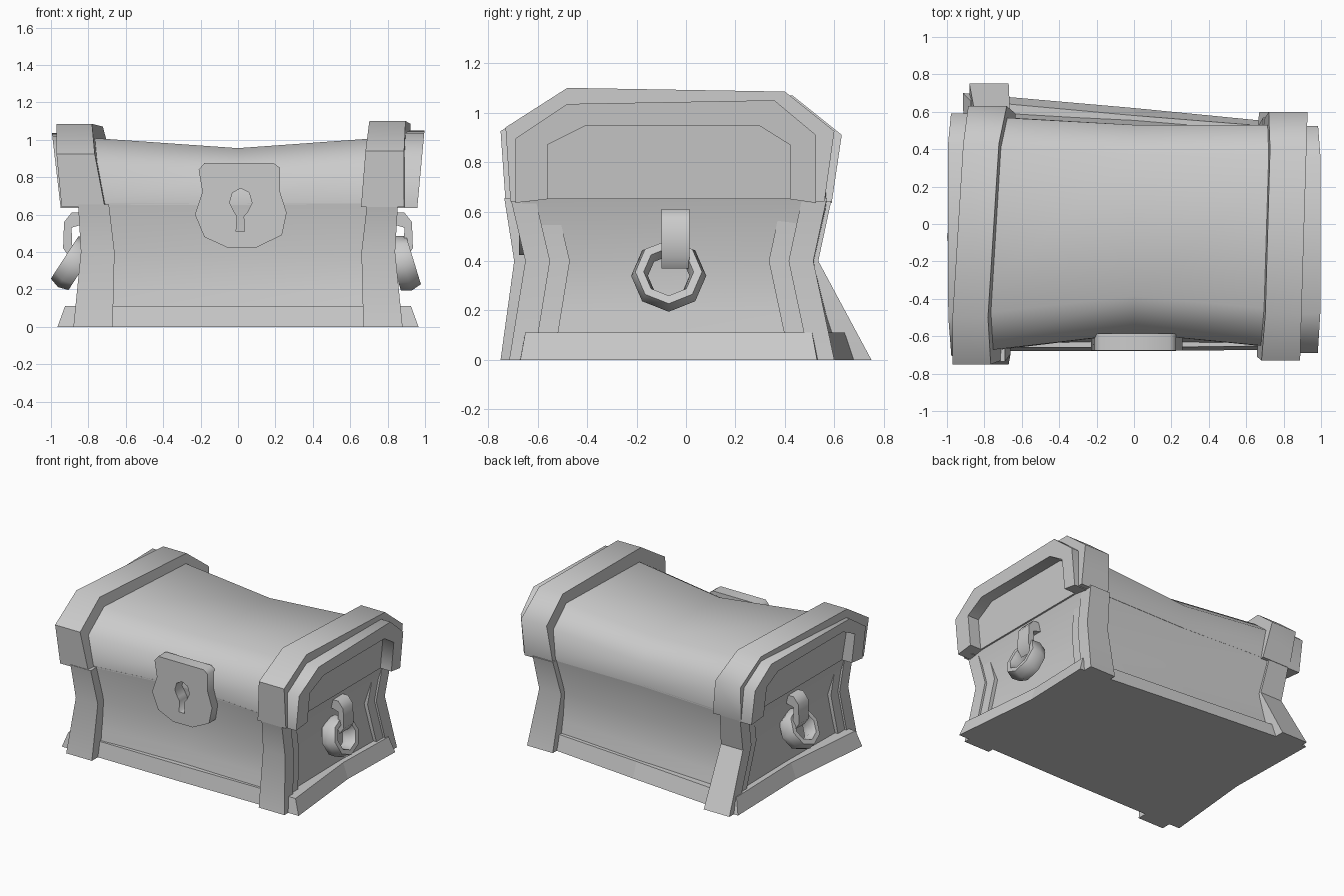
import bpy
import bmesh
from math import radians, sin, cos, pi

cube = bpy.data.objects.get("Cube")
if cube:
    bpy.data.objects.remove(cube, do_unlink=True)

grey = bpy.data.materials.new("plain grey")
grey.use_nodes = True
GREY_RGBA = (0.6, 0.6, 0.6, 1)
grey.diffuse_color = GREY_RGBA
grey.node_tree.nodes["Principled BSDF"].inputs["Base Color"].default_value = GREY_RGBA


def finish(obj, smooth_angle=0):
    """Give the object its colour and shading."""
    obj.data.materials.clear()
    obj.data.materials.append(grey)
    bpy.ops.object.select_all(action="DESELECT")
    obj.select_set(True)
    bpy.context.view_layer.objects.active = obj
    if smooth_angle:
        bpy.ops.object.shade_smooth_by_angle(angle=radians(smooth_angle))


def loft(name, rings, smooth_angle):
    """Join closed rings of points with quads and cap both ends."""
    bm = bmesh.new()
    loops = [[bm.verts.new(p) for p in ring] for ring in rings]
    count = len(loops[0])
    for a, b in zip(loops, loops[1:]):
        for i in range(count):
            j = (i + 1) % count
            bm.faces.new((a[i], a[j], b[j], b[i]))
    bm.faces.new(loops[0])
    bm.faces.new(loops[-1])
    bmesh.ops.recalc_face_normals(bm, faces=bm.faces)
    mesh = bpy.data.meshes.new(name)
    bm.to_mesh(mesh)
    bm.free()
    obj = bpy.data.objects.new(name, mesh)
    bpy.context.collection.objects.link(obj)
    finish(obj, smooth_angle)


def arch(front, back, low, front_top, back_top, cut_y, cut_z, flare=0.0):
    """Chamfered lid outline as (y, z) points, from front foot to back foot."""
    return [(front + flare / 2, low), (front, front_top - cut_z), (front + cut_y, front_top),
            (back - cut_y * 0.8, back_top), (back, back_top - cut_z), (back - flare, low)]


def arch_strip(name, outer, inner, near_x, far_x, twist):
    """Thick arch; near_x and far_x give x by height, twist turns it in plan."""
    outline = outer + inner[::-1]
    loft(name, [[(f(z) + twist * y, y, z) for y, z in outline] for f in (near_x, far_x)], 60)


def slope(low_x, high_x):
    """Straight change of x between the lid's foot and its top."""
    return lambda z: low_x + (high_x - low_x) * (z - 0.65) / 0.43


def waisted_ring(z, ends, waist, fronts, backs, back_trim=0.0):
    """Eight-point plan outline; fronts and backs run left, middle, right in x."""
    rear = ends - back_trim
    return ([(x, y, z) for x, y in zip((-ends, 0, ends), fronts)] + [(waist, 0, z)]
            + [(x, y, z) for x, y in zip((rear, 0, -rear), backs[::-1])]
            + [(-waist, 0, z)])


# Base skirt, with pinched ends and a skewed back
loft("base_skirt", [
    waisted_ring(0, 0.965, 0.9, (-0.68, -0.68, -0.67), (0.7, 0.62, 0.53), 0.05),
    waisted_ring(0.11, 0.925, 0.86, (-0.66, -0.66, -0.65), (0.66, 0.58, 0.51), 0.05),
], 0)

# Concave box body, flush with the lid along its top
loft("box_body", [
    waisted_ring(0.05, 0.84, 0.83, (-0.66, -0.64, -0.65), (0.62, 0.57, 0.5)),
    waisted_ring(0.2, 0.82, 0.81, (-0.65, -0.6, -0.62), (0.57, 0.53, 0.48)),
    waisted_ring(0.4, 0.8, 0.79, (-0.64, -0.57, -0.6), (0.52, 0.5, 0.47)),
    waisted_ring(0.66, 0.86, 0.86, (-0.69, -0.585, -0.67), (0.58, 0.53, 0.53)),
], 50)

# Saddle-shaped lid with leaning ends
loft("lid", [
    [(end(z), y, z) for y, z in arch(front, back, 0.65, top, top, 0.2, 0.13)]
    for end, front, back, top in ((slope(-0.87, -0.94), -0.69, 0.58, 1.02),
                                  (slope(0, 0), -0.585, 0.53, 0.955),
                                  (slope(0.87, 0.91), -0.67, 0.53, 1.02))
], 60)

# Lid bands, end frames and corner posts: name, sign, then the shape of each side;
# posts list front or back, the way inward, and y at foot, knee and head
for side, s, front, back, top, twist, band_in, band_out, rim_out, rim_y, posts in (
        ("left", 1, -0.73, 0.6, 1.1, 0.03,
         (0.68, 0.715), (0.91, 0.91), (0.96, 1), (-0.69, 0.525),
         (("front", 1, (-0.715, -0.65, -0.71)), ("back", -1, (0.6, 0.515, 0.57)))),
        ("right", -1, -0.75, 0.63, 1.085, 0.06,
         (0.67, 0.75), (0.9, 0.94), (0.95, 1), (-0.705, 0.59),
         (("front", 1, (-0.75, -0.695, -0.735)), ("back", -1, (0.75, 0.535, 0.59))))):
    def lean(pair):
        return slope(s * pair[0], s * pair[1])

    arch_strip(side + "_lid_band",
               arch(front, back, 0.64, top, top - 0.015, 0.25, 0.16, 0.04),
               arch(front + 0.1, back - 0.1, 0.64, top - 0.1, top - 0.1, 0.2, 0.14),
               lean(band_in), lean(band_out), twist)
    arch_strip(side + "_end_frame",
               arch(*rim_y, 0.635, top - 0.065, top - 0.05, 0.21, 0.14),
               arch(front + 0.17, back - 0.18, 0.65, 0.945, 0.945, 0.15, 0.075),
               lean((0.85, 0.86)), lean(rim_out), 0)

    # Corner posts: a wide strap on the long side, a thin one on the end
    for place, way, depths in posts:
        levels = ((0, 0.67, 0.88), (0.4, 0.66, 0.84), (0.655, 0.69, 0.855))
        for part, inset, start, end in (("post", 0, 0, 0.1), ("end_strap", 0.015, 0.06, 0.18)):
            loft(f"{side}_{place}_{part}", [
                [(s * x, y + way * depth, z) for x, depth in
                 ((a + inset, start), (b - inset, start), (b - inset, end), (a + inset, end))]
                for (z, a, b), y in zip(levels, depths)], 40)

    # Handle bracket: a bent strap hooked over the ring
    hook = [(0.82, 0.61), (0.89, 0.61), (0.93, 0.56), (0.935, 0.42), (0.9, 0.37),
            (0.885, 0.41), (0.89, 0.53), (0.82, 0.55)]
    loft(side + "_handle_bracket",
         [[(s * x, y, z) for x, z in hook] for y in (-0.1, 0.015)], 60)

    # Hanging eight-sided ring, broad across its plane
    tilt, out = (17, 0.885) if s > 0 else (33, 0.88)
    bpy.ops.mesh.primitive_torus_add(
        major_segments=8, minor_segments=6, major_radius=0.118, minor_radius=0.034,
        location=(s * out, -0.07, 0.34), rotation=(0, s * radians(90 - tilt), 0))
    ring = bpy.context.object
    ring.name = side + "_handle_ring"
    ring.scale.z = 1.9
    finish(ring, 60)

# Lock plate, cut through by a keyhole
shield = [(-0.18, 0.875), (0.19, 0.875), (0.225, 0.85), (0.225, 0.72), (0.26, 0.61),
          (0.235, 0.49), (0.1, 0.425), (-0.06, 0.425), (-0.18, 0.48), (-0.23, 0.6),
          (-0.19, 0.72), (-0.21, 0.84)]
keyhole = [(0.015 + 0.06 * cos(a), 0.67 + 0.07 * sin(a))
           for a in [radians(-54) + i * radians(48) for i in range(7)]]
keyhole += [(-0.005, 0.59), (-0.01, 0.51), (0.035, 0.51), (0.03, 0.59)]
outline = bpy.data.curves.new("lock_plate", "CURVE")
outline.dimensions = "2D"
outline.fill_mode = "BOTH"
outline.extrude = 0.045
for points in (shield, keyhole):
    spline = outline.splines.new("POLY")
    spline.points.add(len(points) - 1)
    spline.use_cyclic_u = True
    for point, (x, z) in zip(spline.points, points):
        point.co = (x, z, 0, 1)
plate = bpy.data.objects.new("lock_plate", outline)
bpy.context.collection.objects.link(plate)
plate.location = (0, -0.63, 0)
plate.rotation_euler = (pi / 2, 0, 0)
bpy.ops.object.select_all(action="DESELECT")
plate.select_set(True)
bpy.context.view_layer.objects.active = plate
bpy.ops.object.convert(target="MESH")
finish(bpy.context.object)
